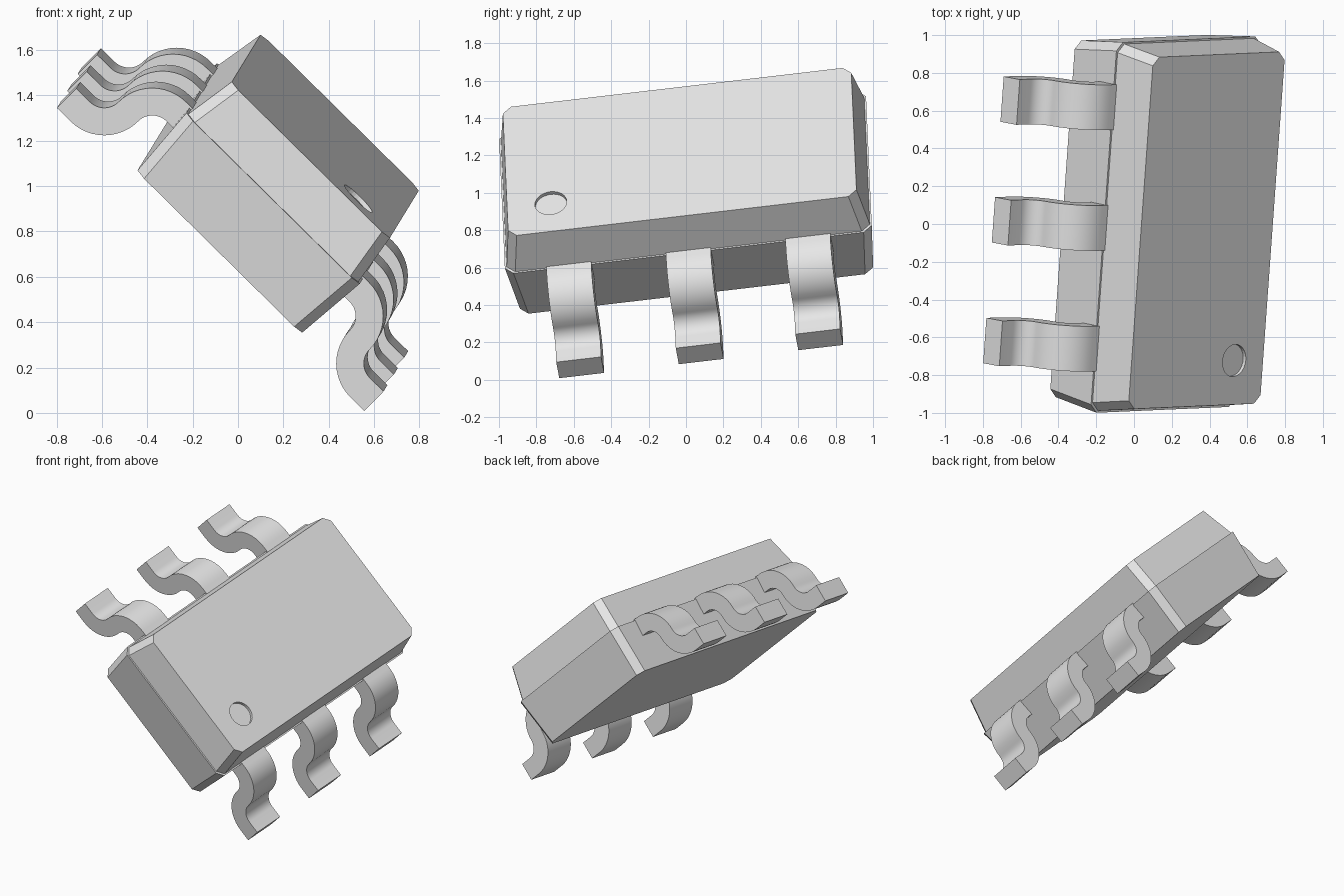
import bpy, bmesh, math
from mathutils import Matrix, Vector

cube = bpy.data.objects.get("Cube")
if cube:
    bpy.data.objects.remove(cube, do_unlink=True)

# Single grey finish
grey = bpy.data.materials.new("light_grey")
grey.use_nodes = True
color = (0.8, 0.8, 0.8, 1)
grey.diffuse_color = color
grey.node_tree.nodes["Principled BSDF"].inputs["Base Color"].default_value = color

# Tilted frame: width, length and thickness axes around the parting plane centre
length_axis = Vector((0.071, 0.991, 0.116)).normalized()
width_axis = Vector((0.712, 0.031, -0.702))
width_axis = (width_axis - length_axis * width_axis.dot(length_axis)).normalized()
up_axis = width_axis.cross(length_axis)
frame = Matrix((width_axis, length_axis, up_axis)).transposed().to_4x4()
frame.translation = (0.222, -0.003, 1.056)


def finish(name, bm):
    bmesh.ops.recalc_face_normals(bm, faces=bm.faces)
    mesh = bpy.data.meshes.new(name)
    bm.to_mesh(mesh)
    bm.free()
    mesh.materials.append(grey)
    obj = bpy.data.objects.new(name, mesh)
    bpy.context.collection.objects.link(obj)
    obj.matrix_world = frame
    return obj


def chamfered_loop(bm, hx, hy, z, c=0.045):
    pts = []
    for sx, sy in ((1, 1), (-1, 1), (-1, -1), (1, -1)):
        pair = [(sx * hx, sy * (hy - c), z), (sx * (hx - c), sy * hy, z)]
        pts += pair if sx * sy > 0 else pair[::-1]
    return [bm.verts.new(p) for p in pts]


def circle_loop(bm, x, y, z, r, n=32):
    angles = [2 * math.pi * i / n for i in range(n)]
    return [bm.verts.new((x + r * math.cos(a), y + r * math.sin(a), z)) for a in angles]


def skin(bm, a, b):
    for i in range(len(a)):
        j = (i + 1) % len(a)
        bm.faces.new((a[i], a[j], b[j], b[i]))


# Lower body half, tapering downwards
bm = bmesh.new()
rim = chamfered_loop(bm, 0.537, 0.99, 0)
base = chamfered_loop(bm, 0.51, 0.953, -0.34)
skin(bm, rim, base)
bm.faces.new(rim)
bm.faces.new(base)
finish("body_lower", bm)

# Upper body half, tapering upwards, with a round orientation dimple
bm = bmesh.new()
rim = chamfered_loop(bm, 0.527, 0.98, 0)
top = chamfered_loop(bm, 0.49, 0.94, 0.233)
skin(bm, rim, top)
bm.faces.new(rim)
hole = circle_loop(bm, 0.275, -0.704, 0.233, 0.086)
floor = circle_loop(bm, 0.275, -0.704, 0.213, 0.086)
skin(bm, hole, floor)
bm.faces.new(floor)
edges = [bm.edges.get((loop[i - 1], loop[i])) for loop in (top, hole) for i in range(len(loop))]
bmesh.ops.triangle_fill(bm, use_beauty=True, edges=edges, normal=(0, 0, 1))
finish("body_upper", bm)

# Lead side profile: shoulder, S-bend and foot, offset to both sides of the centre path
R, HALF, STEPS = 0.15, 0.061, 12
SHOULDER = -0.052
bend_z = SHOULDER - R


def lead_profile():
    outer, inner = [], []
    path = [(0.45, SHOULDER, 0, 1)]
    for i in range(STEPS + 1):
        a = math.pi / 2 * (1 - i / STEPS)
        c, s = math.cos(a), math.sin(a)
        path.append((0.567 + R * c, bend_z + R * s, c, s))
    for i in range(1, STEPS + 1):
        a = math.pi / 2 * i / STEPS
        c, s = math.cos(a), math.sin(a)
        path.append((0.567 + 2 * R - R * c, bend_z - R * s, c, s))
    path.append((0.952, bend_z - R, 0, 1))
    for x, z, nx, nz in path:
        outer.append((x + nx * HALF, z + nz * HALF))
        inner.append((x - nx * HALF, z - nz * HALF))
    return outer, inner


def make_lead(name, side, y, half_width=0.121):
    bm = bmesh.new()
    outer, inner = lead_profile()
    rings = []
    for (ox, oz), (ix, iz) in zip(outer, inner):
        rings.append([bm.verts.new(p) for p in (
            (side * ox, y - half_width, oz), (side * ox, y + half_width, oz),
            (side * ix, y + half_width, iz), (side * ix, y - half_width, iz))])
    for a, b in zip(rings, rings[1:]):
        skin(bm, a, b)
    bm.faces.new(rings[0])
    bm.faces.new(rings[-1])
    obj = finish(name, bm)
    bpy.ops.object.select_all(action="DESELECT")
    obj.select_set(True)
    bpy.context.view_layer.objects.active = obj
    bpy.ops.object.shade_smooth_by_angle(angle=math.radians(30))


# Three leads on each long side
for side, side_name in ((1, "left"), (-1, "right")):
    for k, place in ((-1, "front"), (0, "middle"), (1, "back")):
        make_lead(f"lead_{side_name}_{place}", side, k * 0.645)
